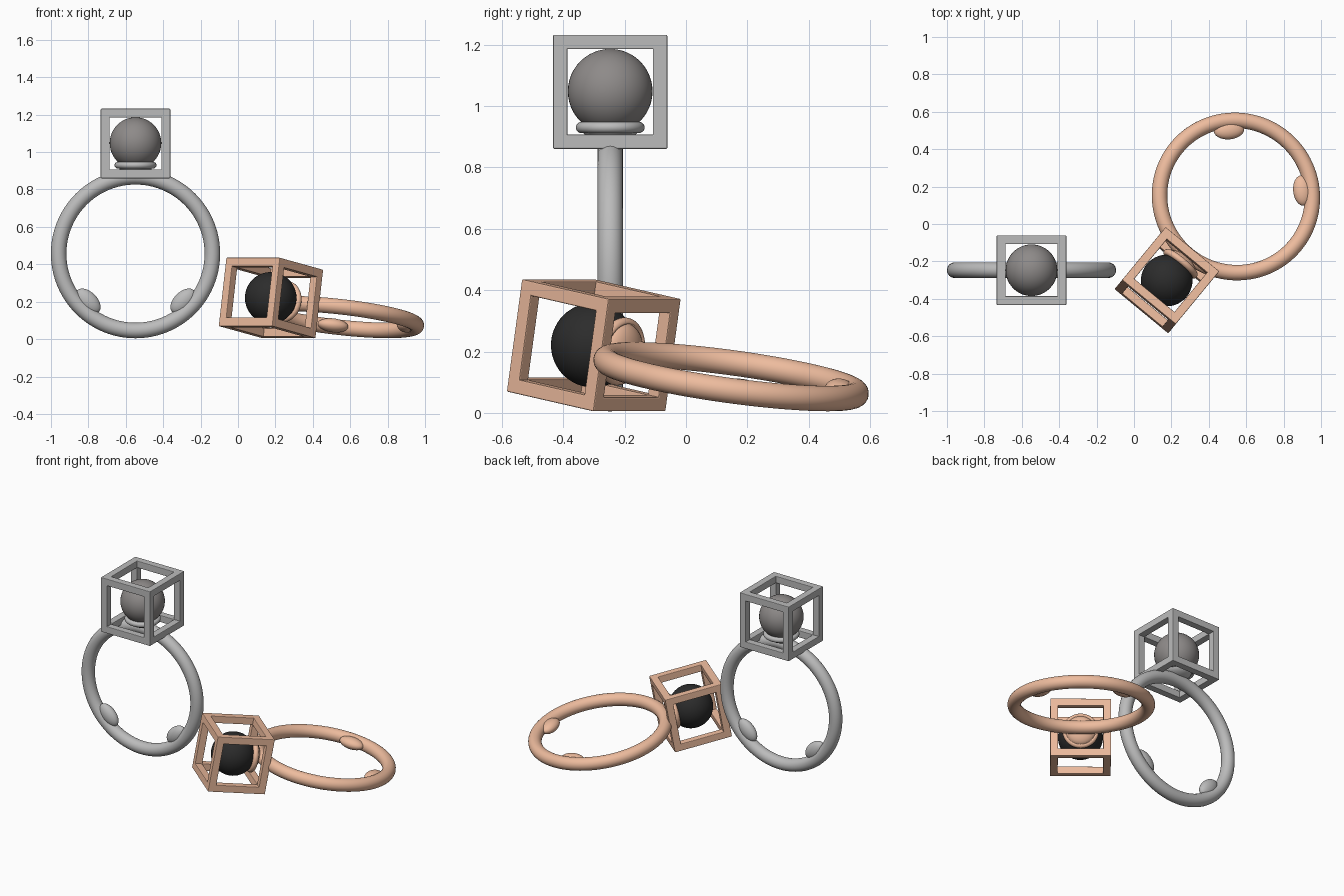
import bpy, bmesh
from math import sin, cos, pi, radians, sqrt
from mathutils import Vector, Matrix

if "Cube" in bpy.data.objects:
    bpy.data.objects.remove(bpy.data.objects["Cube"])

R, T = 0.411, 0.0415          # band radius, band thickness radius
CAGE, BAR = 0.372, 0.047      # cage side, bar width
CAGE_Z = 0.589                # cage centre above band centre


def material(name, rgb):
    m = bpy.data.materials.new(name)
    m.diffuse_color = (*rgb, 1)
    m.use_nodes = True
    m.node_tree.nodes["Principled BSDF"].inputs["Base Color"].default_value = m.diffuse_color
    return m


def finish(name, bm, matrix, mat, smooth=True):
    bmesh.ops.recalc_face_normals(bm, faces=bm.faces)
    for f in bm.faces:
        f.smooth = smooth
    me = bpy.data.meshes.new(name)
    bm.to_mesh(me)
    bm.free()
    if mat:
        me.materials.append(mat)
    ob = bpy.data.objects.new(name, me)
    ob.matrix_world = matrix
    bpy.context.collection.objects.link(ob)
    return ob


def lathe(profile, closed, steps=96):
    """Spin an (r, z) profile around z."""
    bm = bmesh.new()
    vs = [bm.verts.new((r, 0, z)) for r, z in profile]
    pairs = list(zip(vs, vs[1:])) + ([(vs[-1], vs[0])] if closed else [])
    edges = [bm.edges.new(p) for p in pairs]
    bmesh.ops.spin(bm, geom=vs + edges, cent=(0, 0, 0), axis=(0, 0, 1),
                   angle=2 * pi, steps=steps)
    bmesh.ops.remove_doubles(bm, verts=bm.verts, dist=1e-5)
    return bm


def ball(scale):
    bm = bmesh.new()
    bmesh.ops.create_uvsphere(bm, u_segments=48, v_segments=24, radius=1)
    bmesh.ops.scale(bm, vec=scale, verts=bm.verts)
    return bm


def build_ring(prefix, frame, metal, stone):
    # round band, standing in the local xz plane
    circle = [(R + T * cos(a), T * sin(a)) for a in (2 * pi * i / 24 for i in range(24))]
    finish(prefix + "_band", lathe(circle, True),
           frame @ Matrix.Rotation(pi / 2, 4, 'X'), metal)

    # two flattened beads inside the band, opposite the cage
    for side, ang in (("left", 45), ("right", -45)):
        m = (frame @ Matrix.Rotation(radians(ang), 4, 'Y')
             @ Matrix.Translation((0, 0, -0.36)))
        finish(f"{prefix}_bead_{side}", ball((0.082, 0.037, 0.05)), m, metal)

    # open cube cage made of twelve square bars
    bm = bmesh.new()
    h = (CAGE - BAR) / 2
    for axis in range(3):
        for a in (-h, h):
            for b in (-h, h):
                size = [BAR] * 3
                size[axis] = CAGE
                pos = [a, b]
                pos.insert(axis, 0)
                bmesh.ops.create_cube(bm, size=1, matrix=Matrix.Translation(pos)
                                      @ Matrix.Diagonal((*size, 1)))
    cage = finish(prefix + "_cage", bm, frame @ Matrix.Translation((0, 0, CAGE_Z)),
                  metal, smooth=False)
    bevel = cage.modifiers.new("soft_edges", 'BEVEL')
    bevel.width, bevel.segments = 0.004, 2

    # shallow seat cup with a rounded rim under the stone
    rim, r = 0.094, 0.018
    cup = [(rim * sin(t), -0.05 * cos(t)) for t in (pi / 2 * i / 10 for i in range(10))]
    cup += [(rim + r * cos(t), r * sin(t)) for t in (pi * (i / 10 - 0.5) for i in range(11))]
    cup += [(rim - r, 0.004), (0, 0.0)]
    finish(prefix + "_seat", lathe(cup, False, 64),
           frame @ Matrix.Translation((0, 0, 0.473)), metal)

    # round stone
    finish(prefix + "_stone", ball((0.138,) * 3),
           frame @ Matrix.Translation((0, 0, CAGE_Z + 0.002)), stone)


copper = material("copper", (0.85, 0.5, 0.34))
dark = material("dark_stone", (0.025, 0.025, 0.025))
grey = material("grey_stone", (0.27, 0.255, 0.25))
silver = material("silver", (0.5, 0.5, 0.5))

# upright ring
build_ring("upright", Matrix.Translation((-0.548, -0.247, 0.457)), silver, grey)

# lying ring, tipped so both band and cage touch the ground
az, el = radians(230.5), radians(10)
u = Vector((cos(el) * cos(az), cos(el) * sin(az), sin(el)))
s = Vector((-sin(az), cos(az), 0))
n = u.cross(s)
lying = Matrix((s, n, u)).transposed().to_4x4()
lying.translation = (0.545, 0.147, 0.118)
build_ring("lying", lying, copper, dark)
